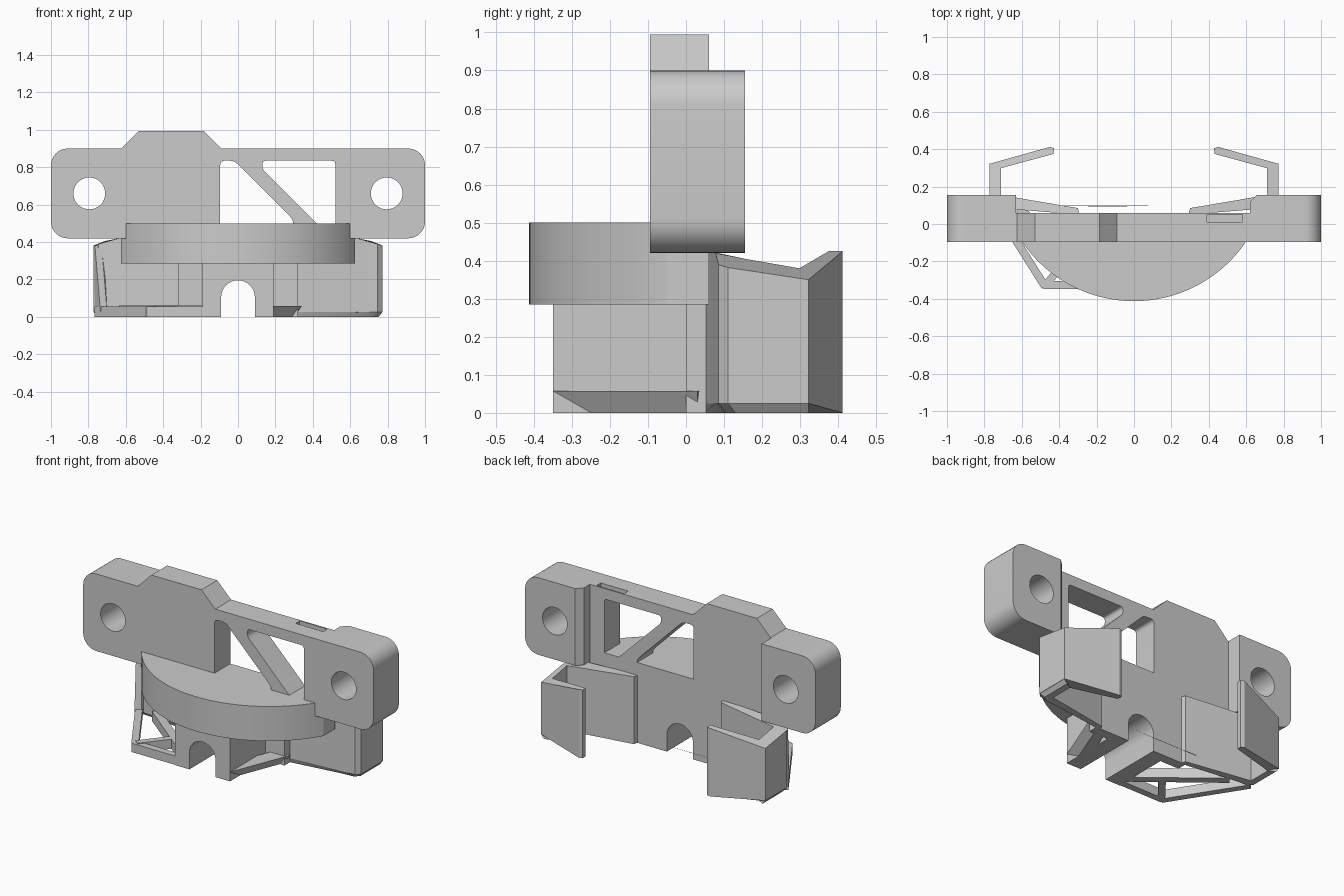
import bpy, bmesh
from math import sin, cos, pi, asin
from mathutils import Vector

if "Cube" in bpy.data.objects:
    bpy.data.objects.remove(bpy.data.objects["Cube"])

GREY = (0.6, 0.6, 0.6, 1)
mat = bpy.data.materials.new("plain grey")
mat.use_nodes = True
mat.diffuse_color = GREY
mat.node_tree.nodes["Principled BSDF"].inputs["Base Color"].default_value = GREY


def loft(name, low, high):
    """Closed solid between two matching 3D outlines."""
    bm = bmesh.new()
    a = [bm.verts.new(p) for p in low]
    b = [bm.verts.new(p) for p in high]
    n = len(a)
    bm.faces.new(a)
    bm.faces.new(b)
    for i in range(n):
        j = (i + 1) % n
        bm.faces.new((a[i], a[j], b[j], b[i]))
    bmesh.ops.recalc_face_normals(bm, faces=bm.faces)
    me = bpy.data.meshes.new(name)
    bm.to_mesh(me)
    bm.free()
    ob = bpy.data.objects.new(name, me)
    bpy.context.collection.objects.link(ob)
    me.materials.append(mat)
    return ob


def flat(name, pts, z0, z1):
    return loft(name, [(x, y, z0) for x, y in pts], [(x, y, z1) for x, y in pts])


def front(name, pts, y0, y1):
    return loft(name, [(x, y0, z) for x, z in pts], [(x, y1, z) for x, z in pts])


def box(name, x0, x1, y0, y1, z0, z1):
    return flat(name, [(x0, y0), (x1, y0), (x1, y1), (x0, y1)], z0, z1)


def bar(name, p, q, w, z0, z1):
    """Straight rib between two plan points."""
    p, q = Vector(p), Vector(q)
    d = (q - p).normalized() * w / 2
    s = Vector((-d.y, d.x))
    return flat(name, [p + s, p - s, q - s, q + s], z0, z1)


def arc(cx, cy, r, a0, a1, n):
    return [(cx + r * cos(a0 + (a1 - a0) * i / n), cy + r * sin(a0 + (a1 - a0) * i / n))
            for i in range(n + 1)]


def rounded(pts, r, steps=6):
    """Round the corners of a polygon."""
    out = []
    for i, p in enumerate(pts):
        p = Vector(p)
        a = p + (Vector(pts[i - 1]) - p).normalized() * r
        b = p + (Vector(pts[(i + 1) % len(pts)]) - p).normalized() * r
        for k in range(steps + 1):
            t = k / steps
            out.append(tuple(a * (1 - t) ** 2 + p * 2 * t * (1 - t) + b * t * t))
    return out


def cut(ob, tools):
    """Subtract the tools one by one, then discard them."""
    for c in tools:
        m = ob.modifiers.new("cut", "BOOLEAN")
        m.operation, m.solver, m.object = "DIFFERENCE", "EXACT", c
    bpy.context.view_layer.update()
    ev = ob.evaluated_get(bpy.context.evaluated_depsgraph_get())
    me = bpy.data.meshes.new_from_object(ev)
    ob.modifiers.clear()
    ob.data = me
    for c in tools:
        bpy.data.objects.remove(c)


def bolt_hole(s):
    return front("hole", arc(s * 0.795, 0.66, 0.085, 0, 2 * pi * 39 / 40, 39), -0.3, 0.3)


# Cross plate with rounded ends and raised hump
right_end = arc(0.91, 0.51, 0.09, -pi / 2, 0, 8) + arc(0.91, 0.81, 0.09, 0, pi / 2, 8)
left_end = [(-x, z) for x, z in reversed(right_end)]
hump = [(-0.09, 0.9), (-0.185, 0.995), (-0.53, 0.995), (-0.625, 0.9)]
plate = front("cross_plate", right_end + hump + left_end, -0.095, 0.06)

# Bolt holes, windows beside the diagonal strut, top slot
cut(plate, [
    bolt_hole(1), bolt_hole(-1),
    front("window", rounded([(-0.095, 0.45), (-0.095, 0.835), (-0.02, 0.835), (0.295, 0.52),
                             (0.295, 0.45)], 0.025), -0.3, 0.3),
    front("window", rounded([(0.13, 0.835), (0.52, 0.835), (0.52, 0.46), (0.46, 0.46),
                             (0.13, 0.79)], 0.02), -0.3, 0.3),
    box("slot", 0.39, 0.58, 0.01, 0.05, 0.87, 0.95)])

# Thick pads behind the mounting ends
for s, inner in ((1, 0.62), (-1, 0.63)):
    prof = [(s * x, z) for x, z in [(inner, 0.9), (inner, 0.42)] + right_end]
    pad = front("mount_pad", prof, 0.06, 0.155)
    chamfer = [(s * 0.60, 0.10), (s * 0.68, 0.18), (s * 0.60, 0.18)]
    cut(pad, [bolt_hole(s)] + ([flat("chamfer", chamfer, 0.3, 1)] if s > 0 else []))


def segment(r, xmax, back):
    """Circle segment with its flat side at the back."""
    a = asin(xmax / r)
    return [(-xmax, back)] + arc(0, 0.31, r, -pi / 2 - a, -pi / 2 + a, 48) + [(xmax, back)]


# Curved shelf and the body beneath it
flat("curved_shelf", segment(0.7225, 0.625, 0.06), 0.285, 0.5)
body = flat("curved_body", segment(0.66, 0.625, 0.06), 0.058, 0.29)
core = box("arch_block", -0.19, 0.19, -0.35, 0.06, 0, 0.29)
back = box("back_wall", -0.32, 0.32, 0.0, 0.06, 0, 0.29)
for ob in (body, core, back):
    tunnel = [(-0.09, -0.1)] + arc(0, 0.105, 0.09, pi, 0, 20) + [(0.09, -0.1)]
    cut(ob, [front("tunnel", tunnel, -0.6, 0.3)])

# Side clips: angled arm, side panel and returning flap, with bevelled rims
arm_path = [(0.29, 0.05, 0.42), (0.64, 0.078, 0.42), (0.745, 0.085, 0.39), (0.772, 0.11, 0.382),
            (0.772, 0.322, 0.35), (0.45, 0.412, 0.425), (0.428, 0.405, 0.425),
            (0.43, 0.375, 0.425), (0.712, 0.298, 0.38), (0.712, 0.155, 0.405), (0.30, 0.085, 0.42)]
for s, side in ((1, "left"), (-1, "right")):
    base = [(s * x, y, 0.025 if i < 5 else 0) for i, (x, y, z) in enumerate(arm_path)]
    loft(side + "_clip", base, [(s * x, y, z) for x, y, z in arm_path])
    # Bevelled foot of the panel
    foot = [(0.29, 0.05), (0.64, 0.078), (0.745, 0.085), (0.772, 0.11), (0.772, 0.322),
            (0.712, 0.298), (0.712, 0.155), (0.30, 0.085)]
    loft(side + "_clip_foot",
         [(s * (x - 0.02 if x > 0.72 else x), y + (0.02 if y < 0.12 and x > 0.5 else 0), 0) for x, y in foot],
         [(s * x, y, 0.026) for x, y in foot])

# Open base frame on the right
bar("frame_front", (-0.15, -0.326), (-0.485, -0.326), 0.042, 0, 0.055)
bar("frame_side", (-0.475, -0.335), (-0.75, 0.10), 0.042, 0, 0.055)
bar("frame_rib", (-0.47, -0.325), (-0.33, -0.15), 0.04, 0, 0.06)
bar("frame_inner", (-0.17, -0.28), (-0.62, 0.08), 0.05, 0, 0.06)

# Slanted post rising from the frame to the clip
loft("frame_post",
     [(-0.77, 0.12, 0.03), (-0.735, 0.03, 0.03), (-0.70, 0.05, 0.03), (-0.72, 0.12, 0.03)],
     [(-0.772, 0.12, 0.38), (-0.765, 0.09, 0.38), (-0.73, 0.09, 0.39), (-0.72, 0.12, 0.39)])

# Tapered base rib on the left
loft("left_base_rib",
     [(0.09, -0.35, 0), (0.15, -0.35, 0), (0.30, 0.03, 0), (0.24, 0.05, 0)],
     [(0.09, -0.35, 0.058), (0.19, -0.35, 0.058), (0.34, 0.03, 0.058), (0.24, 0.05, 0.058)])

# Smooth only the curved walls
for ob in bpy.context.collection.objects:
    if ob.type == "MESH" and ob.data.materials and ob.data.materials[0] == mat:
        bpy.ops.object.select_all(action="DESELECT")
        ob.select_set(True)
        bpy.context.view_layer.objects.active = ob
        bpy.ops.object.shade_smooth_by_angle(angle=0.4)
